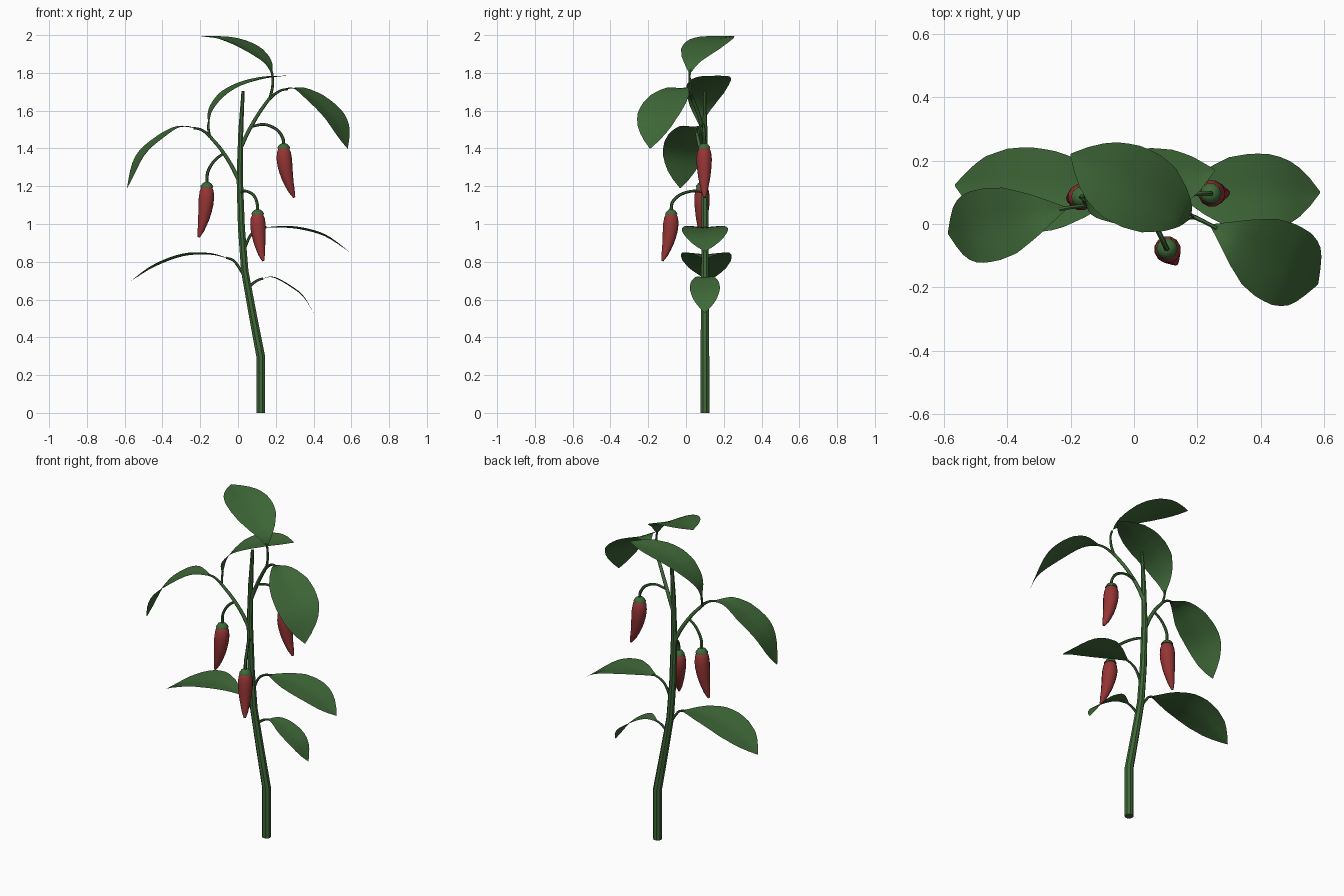
import bpy, bmesh, math
from mathutils import Vector

if "Cube" in bpy.data.objects:
    bpy.data.objects.remove(bpy.data.objects["Cube"])


def material(name, rgb):
    m = bpy.data.materials.new(name)
    m.diffuse_color = (*rgb, 1)
    m.use_nodes = True
    m.node_tree.nodes["Principled BSDF"].inputs["Base Color"].default_value = m.diffuse_color
    return m


GREEN = material("plant_green", (0.05, 0.14, 0.04))
RED = material("pepper_red", (0.30, 0.035, 0.035))


def finish(bm, name, mat, angle=50):
    me = bpy.data.meshes.new(name)
    bm.to_mesh(me)
    bm.free()
    ob = bpy.data.objects.new(name, me)
    bpy.context.collection.objects.link(ob)
    me.materials.append(mat)
    bpy.ops.object.select_all(action='DESELECT')
    ob.select_set(True)
    bpy.context.view_layer.objects.active = ob
    bpy.ops.object.shade_smooth_by_angle(angle=math.radians(angle))
    return ob


def smooth_path(pts, n=5):
    """Catmull-Rom curve through the points."""
    p = [Vector(q) for q in pts]
    p = [2 * p[0] - p[1]] + p + [2 * p[-1] - p[-2]]
    out = []
    for i in range(1, len(p) - 2):
        a, b, c, d = p[i - 1:i + 3]
        for k in range(n):
            t = k / n
            out.append(0.5 * (2 * b + (c - a) * t + (2 * a - 5 * b + 4 * c - d) * t * t
                              + (3 * b - a - 3 * c + d) * t ** 3))
    return out + [p[-2]]


def tube(name, pts, radii, mat, sides=8, angle=50):
    """Loft rings along a path; radii are one per point, or a start/end pair."""
    pts = [Vector(p) for p in pts]
    n = len(pts)
    if len(radii) != n:
        radii = [radii[0] + (radii[1] - radii[0]) * i / (n - 1) for i in range(n)]
    bm = bmesh.new()
    rings, ref = [], Vector((0, 1, 0))
    for i, p in enumerate(pts):
        tan = (pts[min(i + 1, n - 1)] - pts[max(i - 1, 0)]).normalized()
        ref = (ref - tan * ref.dot(tan)).normalized()
        side = tan.cross(ref)
        rings.append([bm.verts.new(p + radii[i] * (ref * math.cos(a) + side * math.sin(a)))
                      for a in (math.tau * (k + .5) / sides for k in range(sides))])
    for r, s in zip(rings, rings[1:]):
        for k in range(sides):
            j = (k + 1) % sides
            bm.faces.new((r[k], r[j], s[j], s[k]))
    bm.faces.new(rings[0][::-1])
    bm.faces.new(rings[-1])
    bmesh.ops.recalc_face_normals(bm, faces=bm.faces[:])
    return finish(bm, name, mat, angle)


PROFILE = [(0, .04), (.1, .32), (.2, .6), (.35, .9), (.5, 1), (.65, .97), (.8, .75), (.9, .45), (1, .02)]


def profile(t):
    for (a, u), (b, v) in zip(PROFILE, PROFILE[1:]):
        if t <= b + 1e-6:
            return u + (v - u) * (t - a) / (b - a)
    return .02


def leaf(name, midrib, half, petiole):
    """Blade swept along its midrib, lightly folded, with a petiole."""
    path = smooth_path(midrib, 4)
    d = path[-1] - path[0]
    side = Vector((-d.y, d.x, 0)).normalized()
    total = sum((b - a).length for a, b in zip(path, path[1:]))
    bm = bmesh.new()
    rows, s = [], 0
    for i, p in enumerate(path):
        if i:
            s += (p - path[i - 1]).length
        w = half * profile(s / total)
        rows.append([bm.verts.new(p + side * w * u + Vector((0, 0, .1 * w * abs(u))))
                     for u in (-1, -.66, -.33, 0, .33, .66, 1)])
    for r, q in zip(rows, rows[1:]):
        for k in range(6):
            bm.faces.new((r[k], q[k], q[k + 1], r[k + 1]))
    bmesh.ops.recalc_face_normals(bm, faces=bm.faces[:])
    if sum(f.normal.z for f in bm.faces) < 0:
        bmesh.ops.reverse_faces(bm, faces=bm.faces[:])
    finish(bm, name, GREEN, 60)
    tube(name + "_petiole", smooth_path(petiole + [midrib[0], midrib[1]], 4)[:-3], (.008, .006), GREEN, 6)


def pepper(name, stalk, tip):
    """Curved stalk, green calyx and a bent, tapering fruit."""
    tube(name + "_stalk", smooth_path(stalk), (.007, .009), GREEN, 6)
    top, tip = Vector(stalk[-1]), Vector(tip)
    tube(name + "_calyx", [top + Vector((0, 0, z)) for z in (.012, .004, -.008, -.016)],
         (.012, .024, .033, .034), GREEN, 10)
    radii = (.022, .038, .042, .041, .037, .032, .025, .018, .006)
    fruit = []
    for i in range(len(radii)):
        t = i / (len(radii) - 1)
        off = (tip - top) * t
        bend = t ** 2.2
        fruit.append(top + Vector(((tip.x - top.x) * bend, (tip.y - top.y) * bend, off.z)))
    tube(name + "_fruit", fruit, radii, RED, 12, 70)


# Main stem
tube("stem", [(.12, .1, 0), (.12, .1, .3), (.078, .1, .52), (.036, .1, .75), (.018, .1, .98),
              (.009, .1, 1.25), (.015, .1, 1.5), (.027, .1, 1.705)],
     (.025, .025, .023, .021, .02, .018, .014, .009), GREEN, 8, 30)

# Side branches
tube("right_branch", smooth_path([(.017, .1, 1.41), (.055, .09, 1.49), (.11, .065, 1.585), (.17, .03, 1.67)]),
     (.012, .009), GREEN)
tube("left_branch", smooth_path([(.01, .1, 1.22), (-.035, .09, 1.31), (-.09, .075, 1.395), (-.15, .06, 1.465)]),
     (.012, .009), GREEN)

# Leaves
leaf("top_leaf", [(.18, .02, 1.8), (.15, .035, 1.86), (.05, .09, 1.93), (-.07, .15, 1.975), (-.2, .22, 1.995)],
     .13, [(.17, .03, 1.67), (.183, .022, 1.73)])
leaf("middle_leaf", [(-.157, .075, 1.52), (-.145, .08, 1.6), (-.08, .1, 1.68), (.02, .12, 1.735),
                     (.14, .148, 1.77), (.255, .17, 1.785)],
     .115, [(-.15, .06, 1.46)])
leaf("upper_right_leaf", [(.245, -.005, 1.712), (.32, -.045, 1.715), (.42, -.1, 1.65), (.52, -.155, 1.545),
                          (.58, -.19, 1.40)],
     .132, [(.165, .033, 1.66), (.205, .015, 1.695)])
leaf("upper_left_leaf", [(-.215, .05, 1.505), (-.31, .03, 1.512), (-.42, .005, 1.445), (-.52, -.015, 1.35),
                         (-.587, -.03, 1.19)],
     .117, [(-.145, .06, 1.46), (-.175, .055, 1.487)])
leaf("lower_left_leaf", [(-.04, .1, .815), (-.15, .103, .838), (-.29, .106, .83), (-.44, .112, .775),
                         (-.565, .122, .70)],
     .135, [(.03, .1, .73), (-.005, .1, .785)])
leaf("lower_right_leaf", [(.13, .1, .98), (.22, .1, .982), (.33, .1, .972), (.46, .1, .935), (.587, .1, .855)],
     .123, [(.03, .1, .86), (.07, .1, .945)])
leaf("small_leaf", [(.12, .1, .708), (.18, .1, .718), (.25, .1, .685), (.34, .1, .62), (.4, .1, .53)],
     .08, [(.05, .1, .66), (.085, .1, .69)])

# Peppers
pepper("right_pepper", [(.065, .088, 1.515), (.14, .092, 1.527), (.205, .095, 1.5), (.237, .096, 1.455),
                        (.242, .096, 1.415)], (.298, .098, 1.14))
pepper("left_pepper", [(-.075, .08, 1.375), (-.125, .083, 1.335), (-.16, .085, 1.275), (-.165, .085, 1.21)],
       (-.208, .08, .93))
pepper("front_pepper", [(.012, .1, 1.165), (.04, .04, 1.175), (.08, -.03, 1.155), (.1, -.072, 1.115),
                        (.104, -.078, 1.065)], (.133, -.125, .805))
